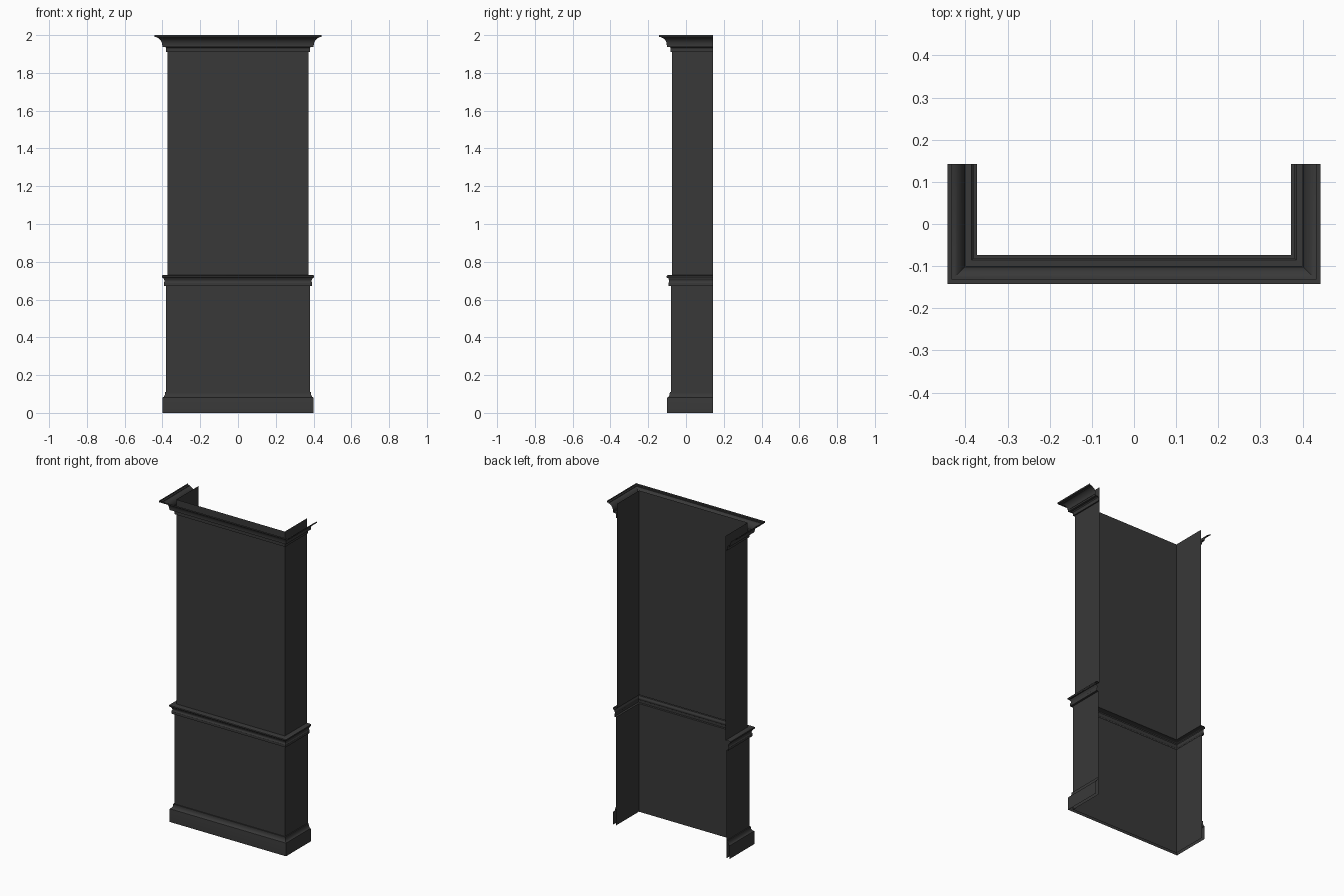
import bpy, bmesh, math

if "Cube" in bpy.data.objects:
    bpy.data.objects.remove(bpy.data.objects["Cube"])

BACK = 0.143      # y of the open back edge
SHIFT = 0.30      # front y = SHIFT - half width

mat = bpy.data.materials.new("dark_paint")
mat.diffuse_color = (0.04, 0.04, 0.04, 1)
mat.use_nodes = True
mat.node_tree.nodes["Principled BSDF"].inputs["Base Color"].default_value = mat.diffuse_color


def arc(cx, cz, rx, rz, a0, a1, n=6):
    """Points of an elliptical arc in (half width, z)."""
    return [(cx + rx * math.cos(math.radians(a0 + (a1 - a0) * i / n)),
             cz + rz * math.sin(math.radians(a0 + (a1 - a0) * i / n)))
            for i in range(n + 1)]


def sweep(name, profile):
    """Sweep a (half width, z) profile round the mitred U: side, front, side."""
    bm = bmesh.new()
    rows = []
    for w, z in profile:
        f = SHIFT - w
        rows.append([bm.verts.new((x, y, z)) for x, y in
                     ((-w, BACK), (-w, f), (w, f), (w, BACK))])
    for lo, hi in zip(rows, rows[1:]):
        for i in range(3):
            bm.faces.new((lo[i], lo[i + 1], hi[i + 1], hi[i]))
    me = bpy.data.meshes.new(name)
    bm.to_mesh(me)
    bm.free()
    me.materials.append(mat)
    ob = bpy.data.objects.new(name, me)
    bpy.context.collection.objects.link(ob)
    bpy.context.view_layer.objects.active = ob
    ob.select_set(True)
    bpy.ops.object.shade_smooth_by_angle(angle=math.radians(30))
    ob.select_set(False)
    return ob


# Wall panels, open at the back, top and bottom
sweep("lower_panel", [(0.38, 0), (0.38, 0.672)])
sweep("upper_panel", [(0.373, 0.73), (0.373, 2.0)])

# Skirting with a hollow curved top
sweep("base_skirting", [(0.40, 0), (0.40, 0.078)]
      + arc(0.402, 0.105, 0.016, 0.024, 260, 180)
      + [(0.386, 0.11), (0.38, 0.11)])

# Middle rail: square foot, cove, rounded nose
sweep("middle_rail", [(0.38, 0.672), (0.393, 0.672), (0.393, 0.684)]
      + arc(0.398, 0.698, 0.009, 0.012, 235, 125)
      + [(0.394, 0.714)]
      + arc(0.395, 0.722, 0.008, 0.008, -90, 90)
      + [(0.373, 0.73)])

# Crown: stepped beads, cove, thin projecting lip
sweep("crown_moulding", [(0.373, 1.91), (0.381, 1.91), (0.381, 1.932),
                         (0.386, 1.938), (0.40, 1.938), (0.40, 1.948)]
      + arc(0.438, 1.948, 0.036, 0.04, 180, 100, 8)
      + [(0.432, 1.991), (0.443, 1.991), (0.443, 2.0)])
